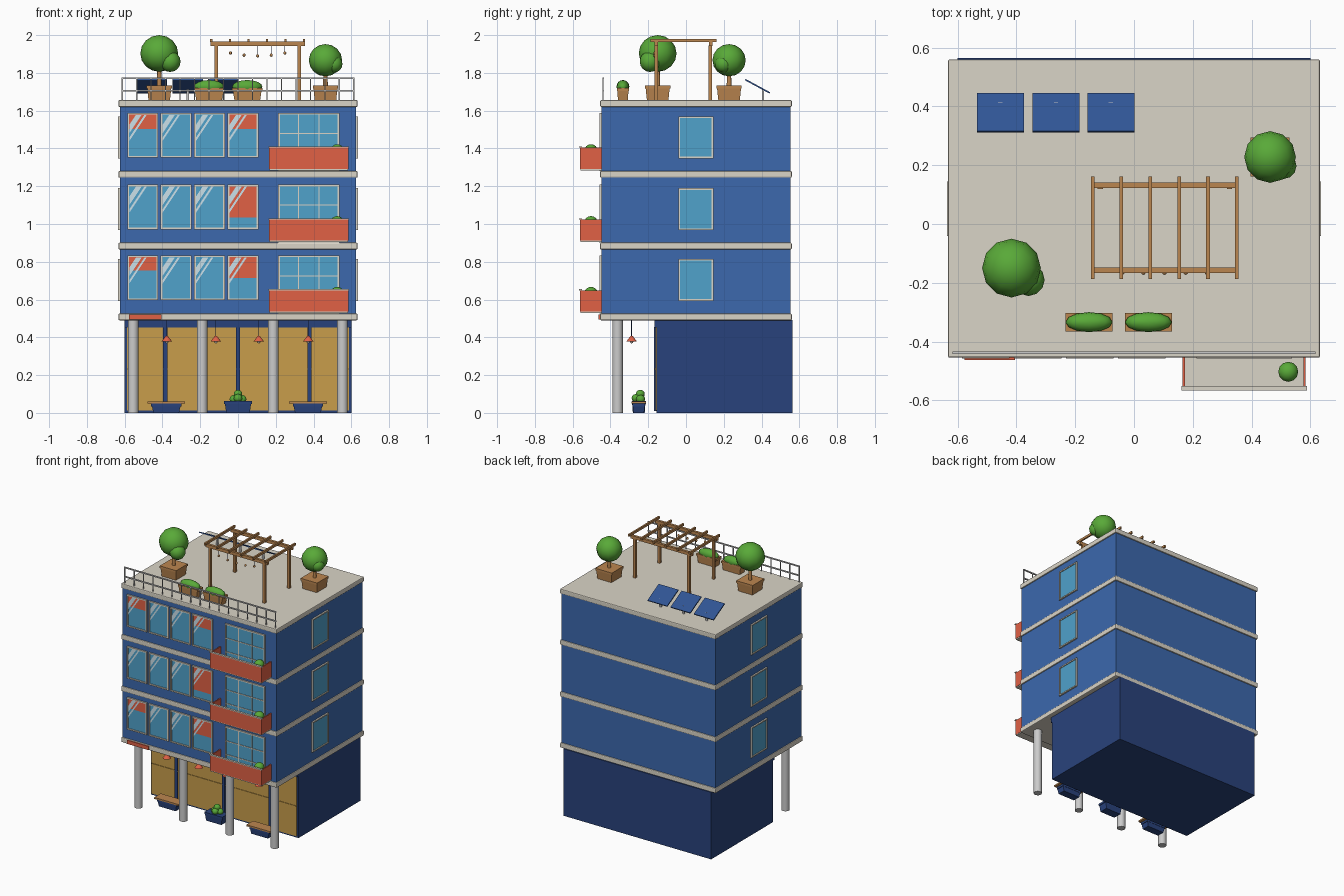
import bpy, bmesh, math
from mathutils import Matrix, Vector

if "Cube" in bpy.data.objects:
    bpy.data.objects.remove(bpy.data.objects["Cube"])

def mat(name, *c):
    m = bpy.data.materials.new(name)
    m.diffuse_color = (*c, 1)
    m.use_nodes = True
    m.node_tree.nodes["Principled BSDF"].inputs["Base Color"].default_value = m.diffuse_color
    return m

BLUE = mat("blue_wall", .045, .14, .42)
NAVY = mat("navy_wall", .022, .055, .2)
BEIGE = mat("stone", .7, .66, .57)
GLASS = mat("glass", .08, .36, .6)
SHINE = mat("glass_shine", .6, .75, .82)
RED = mat("red", .75, .12, .06)
OCHRE = mat("shop_glass", .58, .34, .07)
WOOD = mat("wood", .5, .24, .08)
GREEN = mat("leaves", .1, .4, .04)
PANEL = mat("solar", .03, .09, .3)

def finish(name, bm, m, smooth=False):
    me = bpy.data.meshes.new(name)
    bmesh.ops.recalc_face_normals(bm, faces=bm.faces)
    bm.to_mesh(me)
    bm.free()
    if m:
        me.materials.append(m)
    if smooth:
        me.polygons.foreach_set("use_smooth", [True] * len(me.polygons))
    o = bpy.data.objects.new(name, me)
    bpy.context.collection.objects.link(o)
    return o

def boxes(name, m, *bs, bevel=0):
    """One object made of boxes (x0, x1, y0, y1, z0, z1)."""
    bm = bmesh.new()
    for b in bs:
        lo, hi = Vector(b[0::2]), Vector(b[1::2])
        M = Matrix.Translation((lo + hi) / 2) @ Matrix.Diagonal((*(hi - lo), 1))
        bmesh.ops.create_cube(bm, size=1, matrix=M)
    if bevel:
        bmesh.ops.bevel(bm, geom=bm.edges[:], offset=bevel, segments=2, affect='EDGES', profile=.5)
    return finish(name, bm, m)

def cone(name, m, x, y, z0, z1, r0, r1, n=16):
    bm = bmesh.new()
    bmesh.ops.create_cone(bm, cap_ends=True, segments=n, radius1=r0, radius2=r1, depth=z1 - z0,
                          matrix=Matrix.Translation((x, y, (z0 + z1) / 2)))
    o = finish(name, bm, m)
    for p in o.data.polygons:
        p.use_smooth = len(p.vertices) == 4
    return o

def balls(name, m, *bs, n=12):
    """Ellipsoids (x, y, z, rx, ry, rz)."""
    bm = bmesh.new()
    for b in bs:
        M = Matrix.Translation(b[:3]) @ Matrix.Diagonal((*b[3:], 1))
        bmesh.ops.create_uvsphere(bm, u_segments=n, v_segments=max(6, n * 2 // 3), radius=1, matrix=M)
    return finish(name, bm, m, True)

def tub(name, m, x, y, z0, z1, hx, hy, taper=.85):
    """Tapered box with a rim."""
    bm = bmesh.new()
    for a, b, t, s in ((z0, z1 - .012, taper, .95), (z1 - .015, z1, 1, 1)):
        r = bmesh.ops.create_cube(bm, size=2)
        for v in r['verts']:
            top = v.co.z > 0
            k = s if top else t
            v.co = (x + v.co.x * hx * k, y + v.co.y * hy * k, b if top else a)
    return finish(name, bm, m)

def frame(x0, x1, y0, y1, z0, z1, t=.009):
    return [(x0, x0 + t, y0, y1, z0, z1), (x1 - t, x1, y0, y1, z0, z1),
            (x0 + t, x1 - t, y0, y1, z0, z0 + t), (x0 + t, x1 - t, y0, y1, z1 - t, z1)]

# Main volumes and slabs
boxes("ground_floor", NAVY, (-.6, .6, -.155, .565, 0, .492))
for i, z in enumerate((.49, .865, 1.245, 1.62)):
    boxes(f"slab_{i}", BEIGE, (-.633, .633, -.455, .56, z, z + .036), bevel=.006)

# Shop front
boxes("shop_glass", OCHRE, (-.588, .588, -.162, -.15, .012, .452))
boxes("shop_frame", NAVY, *[(x - .011, x + .011, -.17, -.15, .01, .455) for x in (-.385, 0, .378)],
      (-.6, .6, -.168, -.15, .452, .49))
boxes("shop_rail", OCHRE, (-.588, .588, -.166, -.15, .23, .236))
for i, x in enumerate((-.555, -.19, .187, .553)):
    cone(f"column_{i}", None, x, -.362, 0, .492, .028, .028, 20)
for i, x in enumerate((-.377, -.117, .11, .372)):
    cone(f"pendant_cord_{i}", NAVY, x, -.288, .4, .492, .002, .002, 6)
    cone(f"pendant_shade_{i}", RED, x, -.288, .378, .407, .028, .006, 12)
    balls(f"pendant_bulb_{i}", BEIGE, (x, -.288, .377, .009, .009, .009), n=8)
for s, x in (("left", -.38), ("right", .37)):
    tub(f"bench_base_{s}", NAVY, x, -.25, 0, .05, .08, .033)
    boxes(f"bench_top_{s}", WOOD, (x - .1, x + .1, -.288, -.212, .05, .061))
tub("shop_planter", NAVY, 0, -.25, 0, .062, .073, .037)
balls("shop_plant", GREEN, *[(dx, -.25 + dy, z, .024, .024, .022) for dx, dy, z in
      ((-.022, .01, .073), (.022, .01, .073), (0, -.014, .078), (0, .008, .1))], n=10)
boxes("sign_band", RED, (-.577, -.405, -.463, -.45, .495, .522))

# Upper storeys
blinds = ((.07, .11), (0, .165), (.075, .075))
cols = ((-.585, -.423), (-.409, -.246), (-.232, -.07), (-.055, .108))
for f, b in enumerate((.525, .9, 1.28)):
    boxes(f"storey_{f}", BLUE, (-.625, .625, -.447, .552, b - .01, b + .345))
    z0, z1 = b + .072, b + .308
    bars, panes, shades = [], [], []
    bm = bmesh.new()
    for c, (x0, x1) in enumerate(cols):
        bars += frame(x0, x1, -.457, -.44, z0, z1)
        panes.append((x0 + .005, x1 - .005, -.45, -.44, z0 + .005, z1 - .005))
        h = (blinds[f][0], 0, 0, blinds[f][1])[c]
        if h:
            shades.append((x0 + .009, x1 - .009, -.452, -.449, z1 - .009 - h, z1 - .009))
        # Diagonal reflections in the upper left corner
        l, t = x0 + .01, z1 - .01
        for a, w in ((.035, .03), (.08, .012)):
            pts = ((l + a, t), (l + a + w, t), (l, t - 1.5 * (a + w)), (l, t - 1.5 * a))
            bm.faces.new([bm.verts.new((px, -.4535, pz)) for px, pz in pts])
    finish(f"window_shine_{f}", bm, SHINE)
    boxes(f"window_glass_{f}", GLASS, *panes)
    boxes(f"window_blinds_{f}", RED, *shades)
    # Balcony door
    bars += frame(.213, .537, -.457, -.44, b, z1)
    boxes(f"door_glass_{f}", GLASS, (.218, .532, -.45, -.44, b, z1 - .005))
    boxes(f"door_mullions_{f}", BEIGE, *[(x - .003, x + .003, -.454, -.445, b, z1 - .005) for x in (.321, .429)],
          *[(.218, .532, -.454, -.445, b + h - .003, b + h + .003) for h in (.1, .2)])
    # Side windows
    for s in (-1, 1):
        xa, xb = sorted((s * .62, s * .636))
        ga, gb = sorted((s * .62, s * .63))
        y0, y1, s0, s1, t = -.04, .145, b + .068, b + .29, .009
        bars += [(xa, xb, y0, y0 + t, s0, s1), (xa, xb, y1 - t, y1, s0, s1),
                 (xa, xb, y0 + t, y1 - t, s0, s0 + t), (xa, xb, y0 + t, y1 - t, s1 - t, s1)]
        boxes(f"side_glass_{f}_{s}", GLASS, (ga, gb, y0 + .005, y1 - .005, s0 + .005, s1 - .005))
    boxes(f"window_frames_{f}", BEIGE, *bars)
    # Balcony
    boxes(f"balcony_floor_{f}", BEIGE, (.168, .582, -.558, -.445, b + .004, b + .018))
    p0, p1 = b + .012, b + .124
    boxes(f"balcony_parapet_{f}", RED, (.165, .584, -.562, -.553, p0, p1),
          (.165, .173, -.553, -.445, p0, p1), (.576, .584, -.553, -.445, p0, p1))
    boxes(f"balcony_rail_{f}", BEIGE, (.161, .588, -.567, -.551, p1, p1 + .006))
    cone(f"balcony_pot_{f}", WOOD, .525, -.503, b + .018, b + .09, .02, .027, 12)
    balls(f"balcony_plant_{f}", GREEN, (.525, -.503, b + .112, .034, .034, .03))

# Roof railing
R = 1.655
boxes("roof_railing", None, *[(-.617, .617, -.443, -.434, z - .004, z + .004) for z in (1.772, 1.705)],
      *[(x - .003, x + .003, -.441, -.436, R, 1.77) for x in [-.613 + 1.226 * i / 16 for i in range(17)]])

# Pergola with a string of bulbs
boxes("pergola_posts", WOOD, *[(x - .009, x + .009, y - .009, y + .009, R, 1.945)
      for x in (-.115, .325) for y in (-.157, .128)])
boxes("pergola_beams", WOOD, *[(-.146, .354, y - .009, y + .009, 1.942, 1.965) for y in (-.157, .132)])
boxes("pergola_slats", WOOD, *[(x - .006, x + .006, -.187, .162, 1.963, 1.98)
      for x in [-.141 + .0982 * i for i in range(6)]])
for i in range(5):
    x = -.04 + .072 * i
    z = 1.89 + .015 * ((i - 2) / 2) ** 2
    cone(f"bulb_cord_{i}", NAVY, x, -.165, z, 1.945, .001, .001, 6)
    balls(f"bulb_{i}", WOOD, (x, -.165, z, .008, .008, .009), n=8)

# Solar panels tilted to the back
for i, x in enumerate((-.455, -.266, -.079)):
    o = boxes(f"solar_panel_{i}", PANEL, (-.08, .08, -.074, .074, -.004, .004))
    o.location = (x, .379, 1.729)
    o.rotation_euler.x = -math.radians(28.5)
    boxes(f"solar_post_{i}", None, (x - .007, x + .007, .403, .413, R, 1.716))

# Potted trees
for s, x, y, z, r, blob in (("left", -.417, -.15, 1.903, .1, (.058, -.04, -.043, .055)),
                            ("right", .463, .228, 1.867, .088, (.045, -.03, -.02, .045))):
    tub(f"tree_tub_{s}", WOOD, x, y, R, 1.733, .067, .067)
    cone(f"trunk_{s}", WOOD, x, y, 1.72, z, .013, .009, 8)
    dx, dy, dz, q = blob
    balls(f"tree_crown_{s}", GREEN, (x, y, z, r, r, r * .97), (x + dx, y + dy, z + dz, q, q, q))

# Long planters
for s, x in (("left", -.153), ("right", .049)):
    tub(f"planter_{s}", WOOD, x, -.334, R, 1.72, .08, .031)
    balls(f"hedge_{s}", GREEN, (x, -.334, 1.727, .08, .034, .035))
